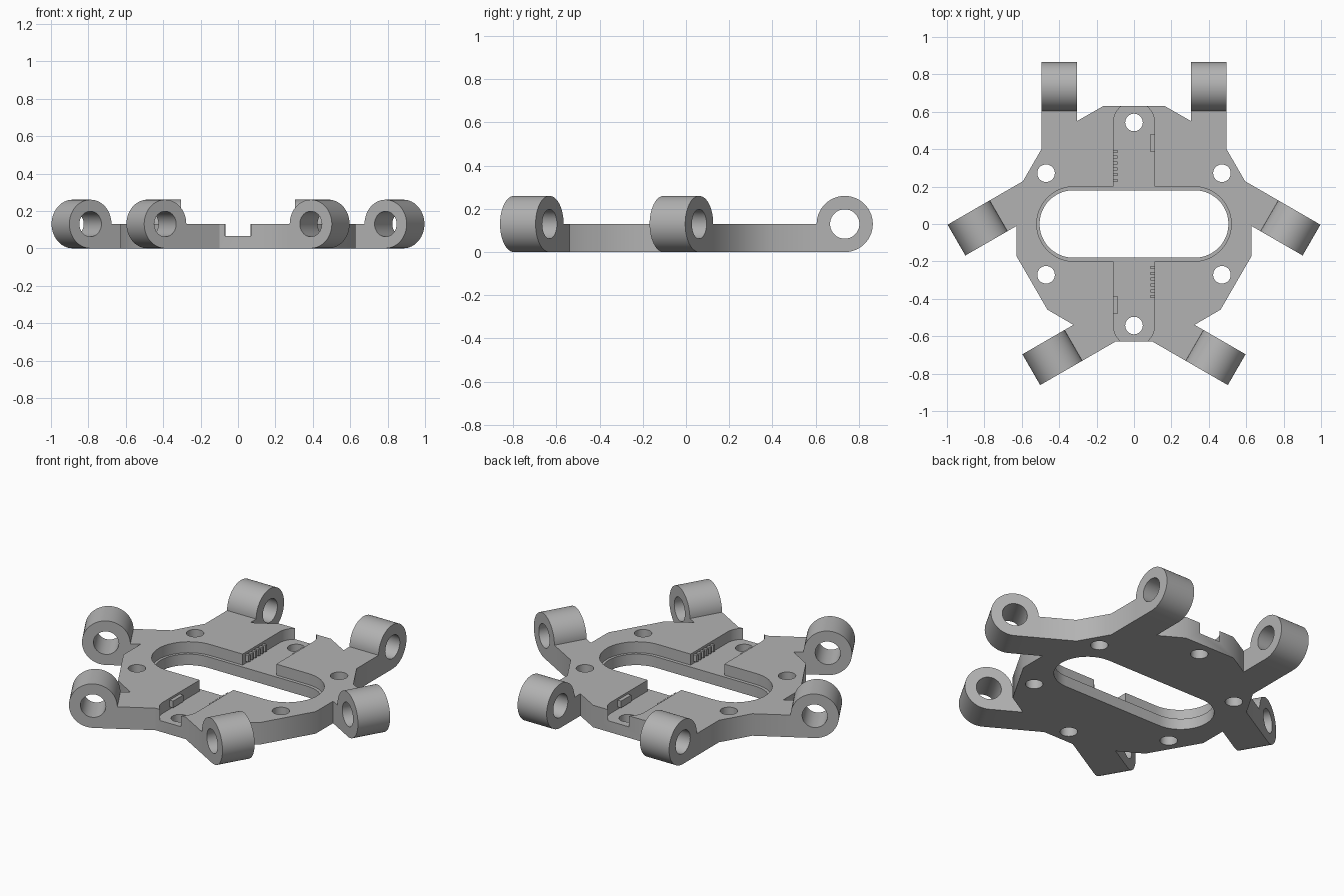
import bpy, bmesh
from math import pi, sin, cos, radians
from mathutils import Matrix, Vector

if "Cube" in bpy.data.objects:
    bpy.data.objects.remove(bpy.data.objects["Cube"], do_unlink=True)

grey = bpy.data.materials.new("plain grey")
grey.use_nodes = True
grey.diffuse_color = (0.45, 0.45, 0.45, 1)
grey.node_tree.nodes["Principled BSDF"].inputs["Base Color"].default_value = (0.45, 0.45, 0.45, 1)

THICK, FLOOR = 0.13, 0.065      # plate top, recess floor
LUG_Y, LUG_R, BORE = 0.735, 0.13, 0.068


def prism(name, points, offset):
    """Extrude a closed loop of 3D points by an offset."""
    bm = bmesh.new()
    face = bm.faces.new([bm.verts.new(p) for p in points])
    out = bmesh.ops.extrude_face_region(bm, geom=[face])
    bmesh.ops.translate(bm, vec=offset, verts=[g for g in out["geom"] if isinstance(g, bmesh.types.BMVert)])
    bmesh.ops.recalc_face_normals(bm, faces=bm.faces)
    mesh = bpy.data.meshes.new(name)
    bm.to_mesh(mesh)
    bm.free()
    mesh.materials.append(grey)
    obj = bpy.data.objects.new(name, mesh)
    bpy.context.collection.objects.link(obj)
    return obj


def arc(cx, cy, r, start, end, steps):
    angles = [radians(start + (end - start) * i / steps) for i in range(steps + 1)]
    return [(cx + r * cos(a), cy + r * sin(a)) for a in angles]


def stadium(half, r):
    return arc(half, 0, r, -90, 90, 24) + arc(-half, 0, r, 90, 270, 24)


def upright(name, loop, z0, z1):
    return prism(name, [(x, y, z0) for x, y in loop], (0, 0, z1 - z0))


def select(obj):
    bpy.ops.object.select_all(action="DESELECT")
    obj.select_set(True)
    bpy.context.view_layer.objects.active = obj


def cut(obj, cutter):
    cutter.hide_render = True
    mod = obj.modifiers.new("cut", "BOOLEAN")
    mod.operation, mod.solver, mod.object = "DIFFERENCE", "EXACT", cutter
    select(obj)
    bpy.ops.object.modifier_apply(modifier=mod.name)
    bpy.data.objects.remove(cutter, do_unlink=True)


def smooth(obj):
    select(obj)
    bpy.ops.object.shade_smooth_by_angle(angle=radians(30))


# Plate outline: one sector turned three times
root = LUG_Y - LUG_R
half = [(0.165, 0.63), (0.305, 0.55), (0.305, root), (0.495, root), (0.495, 0.40)]
sector = [(-x, y) for x, y in reversed(half)] + half
outline = []
for k in range(3):
    turn = Matrix.Rotation(-2 * pi * k / 3, 3, "Z")
    outline += [(turn @ Vector((x, y, 0))).to_2d() for x, y in sector]
plate = upright("base_plate", outline, 0, THICK)

# Central slot with its ledge, and the shallow lengthwise channel
cut(plate, upright("slot_cutter", stadium(0.325, 0.18), -0.1, 0.3))
cut(plate, upright("ledge_cutter", stadium(0.32, 0.2), FLOOR, 0.3))
channel = [(-y, x) for x, y in stadium(0.543, 0.11)]
cut(plate, upright("channel_cutter", channel, FLOOR, 0.3))

# Six screw holes on a circle
for k in range(6):
    a = radians(90 + 60 * k)
    hole = arc(0.543 * cos(a), 0.543 * sin(a), 0.047, 0, 350, 35)
    cut(plate, upright("hole_cutter", hole, -0.1, 0.3))
smooth(plate)

# Hinge lugs: round eyes, squared off at the bottom where they meet the plate
profile = [(root, 0)] + arc(LUG_Y, THICK, LUG_R, -90, 180, 42)
bore = arc(LUG_Y, THICK, BORE, 0, 350, 35)
for k, place in enumerate(("back", "left", "right")):
    for x0, side in ((-0.495, "a"), (0.305, "b")):
        lug = prism(f"{place}_lug_{side}", [(x0, y, z) for y, z in profile], (0.19, 0, 0))
        cut(lug, prism("bore_cutter", [(x0 - 0.05, y, z) for y, z in bore], (0.29, 0, 0)))
        lug.data.transform(Matrix.Rotation(-2 * pi * k / 3, 4, "Z"))
        smooth(lug)


# Small raised ribs and a stop on the channel walls, repeated by a half turn
def wall_block(name, s, y0, y1, z0, z1):
    loop = [(-0.112, y0), (-0.088, y0), (-0.088, y1), (-0.112, y1)]
    upright(name, [(s * x, s * y) for x, y in loop], z0, z1)


for s, end in ((1, "back"), (-1, "front")):
    for i in range(6):
        y = 0.225 + 0.031 * i
        wall_block(f"{end}_channel_rib_{i + 1}", s, y, y + 0.016, 0.078, 0.118)
    wall_block(f"{end}_channel_stop", s, -0.48, -0.385, 0.078, 0.118)
